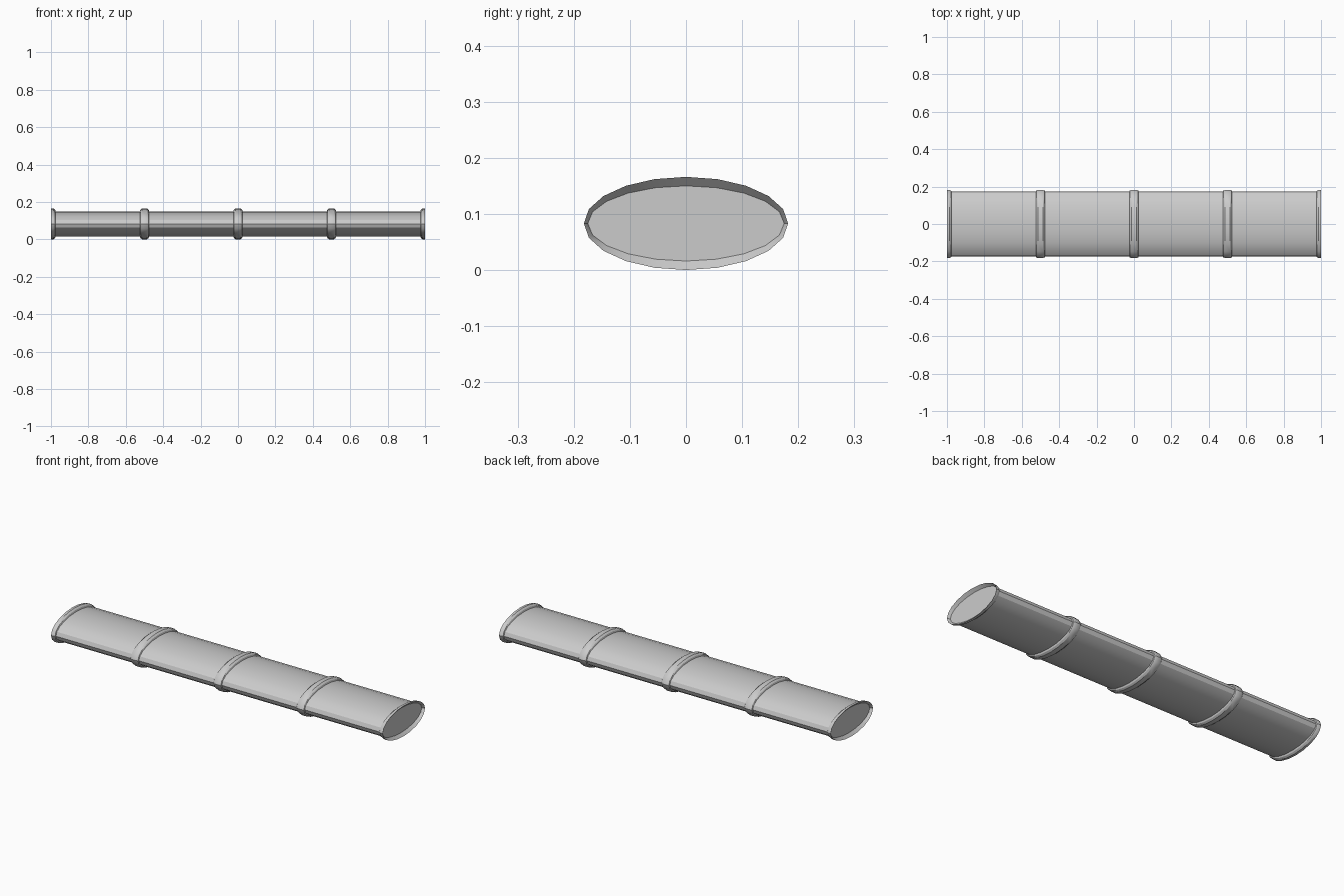
import bpy, bmesh, math

if "Cube" in bpy.data.objects:
    bpy.data.objects.remove(bpy.data.objects["Cube"])

SIDES = 20
ZC = 0.083
INNER = (0.175, 0.067)   # pipe half width, half height
OUTER = (0.182, 0.083)   # collar half width, half height


def ellipse_loft(name, profile, cap=False, closed=False):
    """Loft elliptical rings along x; profile = (x, t), t blends INNER to OUTER."""
    bm = bmesh.new()
    rings = []
    for x, t in profile:
        a = INNER[0] + (OUTER[0] - INNER[0]) * t
        b = INNER[1] + (OUTER[1] - INNER[1]) * t
        rings.append([bm.verts.new((x,
                                    a * math.cos(2 * math.pi * i / SIDES),
                                    ZC + b * math.sin(2 * math.pi * i / SIDES)))
                      for i in range(SIDES)])
    pairs = list(zip(rings, rings[1:]))
    if closed:
        pairs.append((rings[-1], rings[0]))
    for r, s in pairs:
        for i in range(SIDES):
            j = (i + 1) % SIDES
            bm.faces.new((r[i], r[j], s[j], s[i]))
    if cap:
        # each end plate is two half ellipses meeting on the middle line
        h = SIDES // 2
        for r in (rings[0], rings[-1]):
            bm.faces.new(r[:h + 1])
            bm.faces.new(r[h:] + r[:1])
    bmesh.ops.recalc_face_normals(bm, faces=bm.faces)
    me = bpy.data.meshes.new(name)
    bm.to_mesh(me)
    bm.free()
    ob = bpy.data.objects.new(name, me)
    bpy.context.collection.objects.link(ob)
    bpy.ops.object.select_all(action='DESELECT')
    ob.select_set(True)
    bpy.context.view_layer.objects.active = ob
    bpy.ops.object.shade_smooth_by_angle(angle=math.radians(30))
    return ob


# Flattened pipe with slightly recessed end plates
ellipse_loft("pipe", [(-0.985, 0), (0.985, 0)], cap=True)

# Raised collars at the joints
for k, x in enumerate((-0.5, 0.0, 0.5)):
    ellipse_loft(f"collar_{k + 1}",
                 [(x - 0.025, 0), (x - 0.022, 0.55), (x - 0.013, 1),
                  (x + 0.013, 1), (x + 0.022, 0.55), (x + 0.025, 0)])

# Flared rims at both ends, bevelled in to the end plates
for name, s in (("left_rim", -1), ("right_rim", 1)):
    ellipse_loft(name, [(s * 0.975, 0), (s * 0.978, 0.55), (s * 0.987, 1),
                        (s * 1.0, 1), (s * 0.985, 0)], closed=True)
